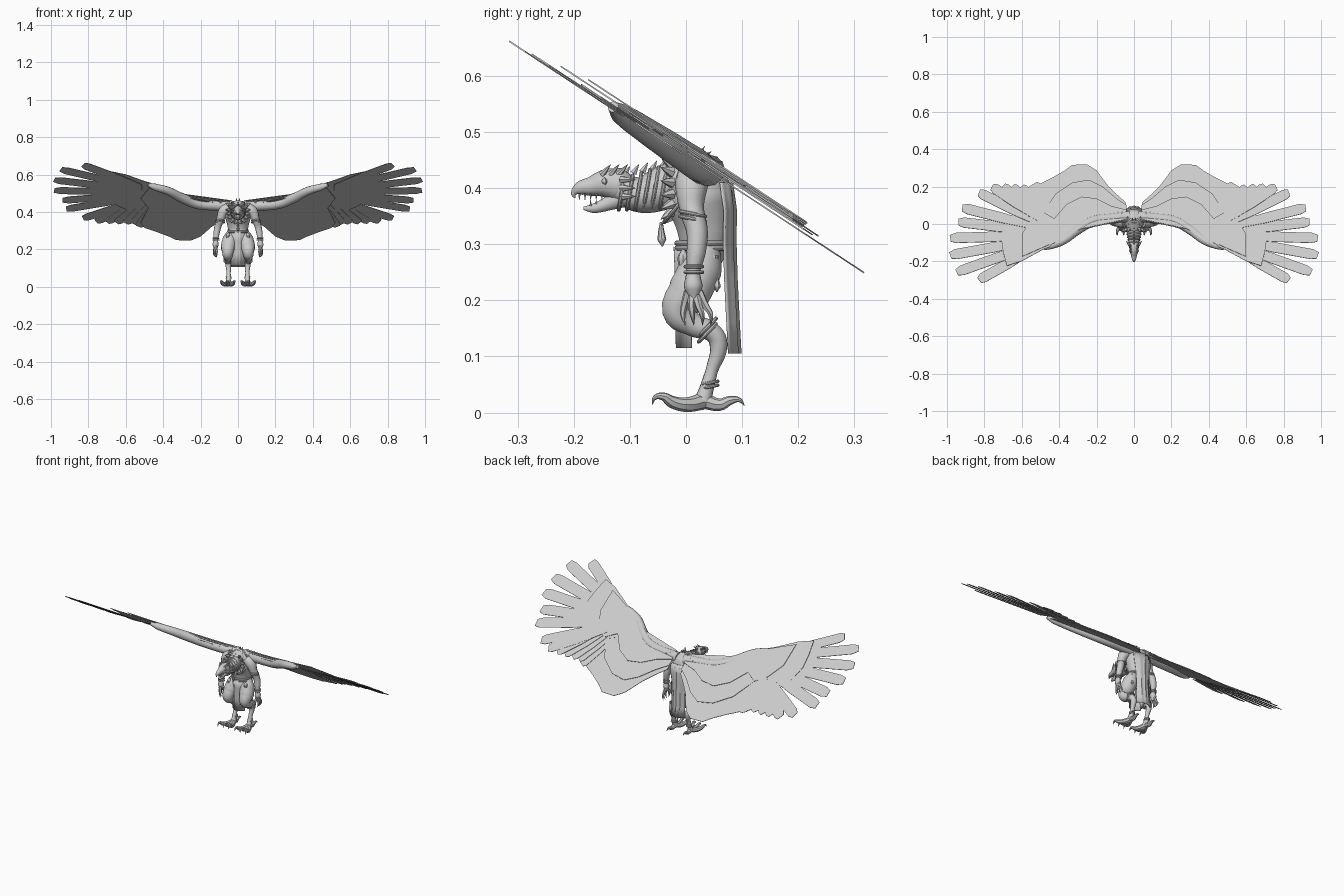
import bpy
import bmesh
import math
from mathutils import Vector

if "Cube" in bpy.data.objects:
    bpy.data.objects.remove(bpy.data.objects["Cube"])

U = 0.01  # all coordinates below are in hundredths
SLOPE = -0.656
WING_NORMAL = Vector((0, -SLOPE, 1)).normalized()

grey = bpy.data.materials.new("stone_grey")
grey.use_nodes = True
colour = (0.6, 0.6, 0.6, 1)
grey.diffuse_color = colour
grey.node_tree.nodes["Principled BSDF"].inputs["Base Color"].default_value = colour


def finish(ob, mirror):
    """Material, smooth shading with sharp edges, optional mirrored twin."""
    ob.data.materials.clear()
    ob.data.materials.append(grey)
    bpy.ops.object.select_all(action='DESELECT')
    ob.select_set(True)
    bpy.context.view_layer.objects.active = ob
    bpy.ops.object.shade_smooth_by_angle(angle=math.radians(40))
    if mirror:
        ob.modifiers.new("Mirror", 'MIRROR')
    return ob


def tubes(name, paths, mirror=False, squash=1, detail=2, closed=False):
    """Smooth tapering tubes through (x, y, z, radius) points."""
    curve = bpy.data.curves.new(name, 'CURVE')
    curve.dimensions = '3D'
    curve.bevel_depth = U
    curve.bevel_resolution = detail
    curve.resolution_u = 5
    curve.use_fill_caps = True
    for path in paths:
        spline = curve.splines.new('BEZIER')
        spline.bezier_points.add(len(path) - 1)
        spline.use_cyclic_u = closed
        for knot, (x, y, z, r) in zip(spline.bezier_points, path):
            knot.co = Vector((x, y, z)) * U
            knot.radius = r
            knot.handle_left_type = knot.handle_right_type = 'AUTO'
    ob = bpy.data.objects.new(name, curve)
    bpy.context.collection.objects.link(ob)
    bpy.ops.object.select_all(action='DESELECT')
    ob.select_set(True)
    bpy.context.view_layer.objects.active = ob
    bpy.ops.object.convert(target='MESH')
    ob = bpy.context.view_layer.objects.active
    for v in ob.data.vertices:
        v.co.x *= squash
    return finish(ob, mirror)


def ring(x, y, z, rx, ry, r, tilt=0):
    """Closed loop of points around a limb, tilted about the x axis."""
    out = []
    for k in range(8):
        a = math.tau * k / 8
        s = math.sin(a) * ry
        out.append((x + math.cos(a) * rx, y + s * math.cos(tilt), z + s * math.sin(tilt), r))
    return out


def spike(base, tip, r):
    mid = [(a + b) / 2 for a, b in zip(base, tip)]
    return [(*base, r), (*mid, r * 0.6), (*tip, 0.05)]


def on_wing(x, y, lift):
    return Vector((x, y, 46.7 + SLOPE * y)) + WING_NORMAL * lift


def sheets(name, outlines, thickness=0.25):
    """Thin mirrored plates lying on the sloping wing plane: (outline, lift)."""
    bm = bmesh.new()
    for outline, lift in outlines:
        low, high = ([bm.verts.new(on_wing(x, y, lift + t) * U) for x, y in outline]
                     for t in (-thickness / 2, thickness / 2))
        bm.faces.new(high)
        bm.faces.new(low[::-1])
        for i in range(len(low)):
            j = (i + 1) % len(low)
            bm.faces.new((low[i], low[j], high[j], high[i]))
    bmesh.ops.recalc_face_normals(bm, faces=bm.faces)
    mesh = bpy.data.meshes.new(name)
    bm.to_mesh(mesh)
    bm.free()
    ob = bpy.data.objects.new(name, mesh)
    bpy.context.collection.objects.link(ob)
    return finish(ob, True)


def feather(base, tip, width):
    """Long blade with a blunt, slightly slanted tip."""
    b, t = Vector(base), Vector(tip)
    along = t - b
    side = Vector((-along.y, along.x)).normalized() * width / 2
    shape = ((0, 0.6), (0.5, 1), (0.93, 1), (1, 0.6), (0.99, -0.7), (0.92, -1), (0.5, -1), (0, -0.6))
    return [tuple(b + along * u + side * v) for u, v in shape]


# wings: flight feathers, then overlapping covert layers and the arm
primary_tips = [(83, -29.5), (95, -25.5), (98.5, -16.5), (98.5, -7.5), (94, 1),
                (92, 8.5), (83, 16.5), (76, 19.5)]
primaries = []
for i, tip in enumerate(primary_tips):
    root = (52 - i * 0.3, -12 + i * 2)
    primaries.append((feather(root, tip, 5.4), 0.3 * i - 1))
sheets("primary_feathers", primaries)
secondary_tips = [(70, 20), (65, 20), (60, 20), (56, 20), (53, 22)]
sheets("secondary_feathers", [(feather((51 - 2 * i, 1), tip, 5), 1 - 0.3 * i)
                              for i, tip in enumerate(secondary_tips)])
sheets("hand_coverts", [
    ([(44, -12), (48, -13.5), (60, -20), (68, -22.5), (70, -15), (71, -8), (69, -1),
      (65, 5), (59, 9), (50, 7), (42, 4)], 0.3),
    ([(44, -11), (60, -18), (60, -6), (55, 2), (49, 6), (42, 2)], 1)])
sheets("inner_wing", [
    ([(3, 2), (14, 1), (28, -3), (38, -10), (46, -13), (52, -2), (48, 6), (52, 18), (50, 22),
      (44, 25), (37, 29), (33, 32), (25, 32.2), (20, 29), (14, 21), (9, 16), (4.5, 12)], -0.8),
    ([(4, 2), (28, -3), (44, -12), (49, 5), (42, 16), (33, 22), (24, 23.5),
      (17, 20), (10, 14), (4, 10)], 0.2),
    ([(4, 2), (28, -3), (45, -12), (43, 2), (36, 10), (28, 14), (20, 13),
      (12, 9), (4, 7)], 1)])
tubes("wing_arms", [[(2, 4, 43, 3), (12, 3, 43.5, 2.8), (22, 1.5, 44.5, 2.8), (30, -3, 47.5, 2.6),
                     (38, -9, 51.5, 2.2), (44, -11.5, 53.2, 1.9), (48, -13, 54.5, 1)]], True, detail=4)

# torso and neck
tubes("torso", [[(0, 3, 26, 3), (0, 3.2, 29, 4.3), (0, 3.2, 33, 5), (0, 2.4, 38, 6.2),
                 (0, 1.6, 42, 5.6), (0, 0, 45, 2.5)]], squash=1.15, detail=5)
tubes("neck", [[(0, 2, 42, 4.6), (0, -4, 40, 4), (0, -8, 38.8, 3.2), (0, -12, 40.2, 2.6)]], detail=4)
tubes("neck_rings", [ring(0, -4 - 1.5 * k, 40.2 - 0.25 * k, 4 - 0.25 * k, 4.1 - 0.25 * k, 0.35, 1.4)
                     for k in range(6)], closed=True)
tubes("neck_spines", [spike((0, -3 - 1.6 * k, 43.4 - 0.2 * k), (0, -2 - 1.6 * k, 45.6 - 0.35 * k), 0.7)
                      for k in range(7)], detail=1)
tubes("shoulder_quills", [spike((x, 1, 44), (x * 1.5, 3 + x * 0.6, 47.8 - x * 0.5), 0.9)
                          for x in (0.6, 2.5, 4.5, 6)], True, detail=1)
tubes("collar_quills", [spike((5 * math.cos(a), -2.5, 40 + 5 * math.sin(a)),
                              (6.8 * math.cos(a), -4.5, 40 + 6.6 * math.sin(a)), 1)
                        for a in (-1.4, -1, -0.6, -0.2, 0.2, 0.6, 1)], True, detail=1)

# head with open hooked beak
tubes("skull", [[(0, -10, 40, 2), (0, -12, 40.6, 3), (0, -14.5, 40.8, 2.5), (0, -17, 40.3, 1.7),
                 (0, -19, 39.9, 1.2), (0, -20, 39, 0.5), (0, -19.8, 38.2, 0.1)]], squash=0.9, detail=4)
tubes("lower_jaw", [[(0, -11, 38.5, 2), (0, -14, 37.2, 1.3), (0, -16.5, 36.4, 0.9),
                     (0, -18.3, 36.4, 0.3)]], detail=3)
tubes("teeth", [spike((0.9, y, 39), (0.9, y, 37.9), 0.25) for y in (-15, -16, -17, -18, -19)]
      + [spike((0.6, y, 36.8), (0.6, y, 37.9), 0.25) for y in (-15, -16, -17)], True, detail=1)
tubes("eyes", [[(1.9, -14.2, 41.2, 0.3), (2.1, -14.5, 41.2, 0.7), (2.1, -15, 41.1, 0.2)]], True)
tubes("brow_horns", [spike((1.5, y, 42.4), (2.4, y + 1.6, 44.2), 0.6) for y in (-12, -13.5, -15)]
      + [spike((2.4, -11.5, z), (4.2, -9, z), 0.7) for z in (38.5, 40, 41.5)], True, detail=1)

# arms and clawed hands
tubes("arms", [[(5, 1.2, 42, 3), (7.5, 1, 40.5, 3), (9.3, 1, 36.5, 2.2), (10.8, 2, 32, 1.9),
                (11.5, 1.8, 28.5, 1.7), (11.8, 1.3, 25, 1.2), (12, 1.3, 22.5, 1.7), (12, 1.5, 20, 0.8)]],
      True, detail=3)
tubes("fingers", [[(12, 1.3 + d * 0.5, 21.5, 0.8), (12 + side, 1.5 + d, 19, 0.65),
                   (12 + side, 1.8 + d * 1.3, 17.5, 0.5), (11.5, 2 + d * 1.2, 15.5, 0.05)]
                  for d, side in ((-1.8, -0.6), (-0.5, 0.6), (0.8, 0.8), (2, 0.2))], True, detail=1)
tubes("arm_bands", [ring(9.6, 1.2, z, 2.3, 2.3, 0.35, -0.2) for z in (34.5, 35.4)]
      + [ring(11.8, 1.4, z, 1.5, 1.5, 0.35) for z in (25, 26)], True, closed=True)

# legs and taloned feet
tubes("legs", [[(3, 3.5, 29, 2.8), (4.2, 2.5, 25.5, 4), (5.2, 0.6, 21.5, 4), (5.5, -1.3, 18, 3),
                (5.5, 1, 15.8, 2.2), (5.4, 5, 14, 1.7), (5.2, 5.8, 12, 1.6), (5, 4.6, 7.5, 1.1),
                (5, 3.6, 4, 1.3), (5, 3, 2, 1.6)]], True, detail=4)
tubes("toes", [[(5, 3, 2, 1.5), (5 + x * 0.5, 0, 1.4, 1.3), (5 + x * 0.8, -2.5, 1.9, 1.1),
                (5 + x, -4.2, 2.9, 0.7), (5 + x, -5.6, 2.6, 0.4), (5 + x, -6, 1.4, 0.05)]
               for x in (-3, 0.5, 4)]
      + [[(5, 3.5, 2, 1.4), (5.2, 6, 1.4, 1.1), (5.3, 8, 2.2, 0.8), (5.3, 9.6, 2.2, 0.4),
          (5.3, 10.4, 1.2, 0.05)]], True)
tubes("leg_bands", [ring(5, 4.3, z, 1.3, 1.4, 0.3, 0.2) for z in (4.6, 5.3)]
      + [ring(5.4, 3.8, z, 2.1, 2.2, 0.35, 0.8) for z in (14.2, 15.2)], True, closed=True)


def cloth(name, rows, bulge):
    """Hanging curved strip; rows are (half width, y, z)."""
    bm = bmesh.new()
    grid = []
    steps = [k / 6 for k in range(-6, 7)]
    for half, y, z in rows:
        grid.append([bm.verts.new(Vector((half * t, y + bulge * t * t
                                          + 0.2 * math.cos(t * 12), z)) * U) for t in steps])
    for a, b in zip(grid, grid[1:]):
        for i in range(len(steps) - 1):
            bm.faces.new((a[i], a[i + 1], b[i + 1], b[i]))
    mesh = bpy.data.meshes.new(name)
    bm.to_mesh(mesh)
    bm.free()
    ob = bpy.data.objects.new(name, mesh)
    bpy.context.collection.objects.link(ob)
    solid = ob.modifiers.new("Solidify", 'SOLIDIFY')
    solid.thickness = 0.004
    solid.offset = 0
    return finish(ob, False)


# clothing and trinkets
cloth("back_cloth", [(5.5, 8, 41), (5.5, 8.7, 36), (4.6, 8.6, 31), (4.2, 8.8, 24), (4.4, 9.2, 16),
                     (4.6, 9.5, 10.5)], -2)
cloth("front_cloth", [(4, -2, 29.5), (3.4, -1.8, 25), (3.6, -1.7, 18), (3.8, -1.6, 11.5)], 2.4)
tubes("belt", [ring(0, 3.2, z, 5.2, 4.8, 0.5) for z in (29.3, 30.2)], closed=True)
tubes("pouches", [[(5, y, 29, 0.3), (5.4, y, 27.6, 1.1), (5.4, y, 26, 0.8), (5.4, y, 25.2, 0.2)]
                  for y in (-0.5, 4.5)], True)
tubes("hanging_charms", [[(5.6, y, 28, 0.25), (5.8, y, z, 0.3), (5.8, y, z - 1.5, 0.7), (5.8, y, z - 2.5, 0.1)]
                         for y, z in ((3, 21), (5.5, 24))], True, detail=1)
tubes("necklace", [ring(0, -1, 37.5, 5.4, 4.6, 0.35, 0.9)], closed=True)
tubes("pendant", [[(0, -4.4, 34, 0.25), (0, -4.4, 32, 0.6), (0, -4.3, 30.8, 0.8), (0, -4.2, 29.6, 0.1)]])
